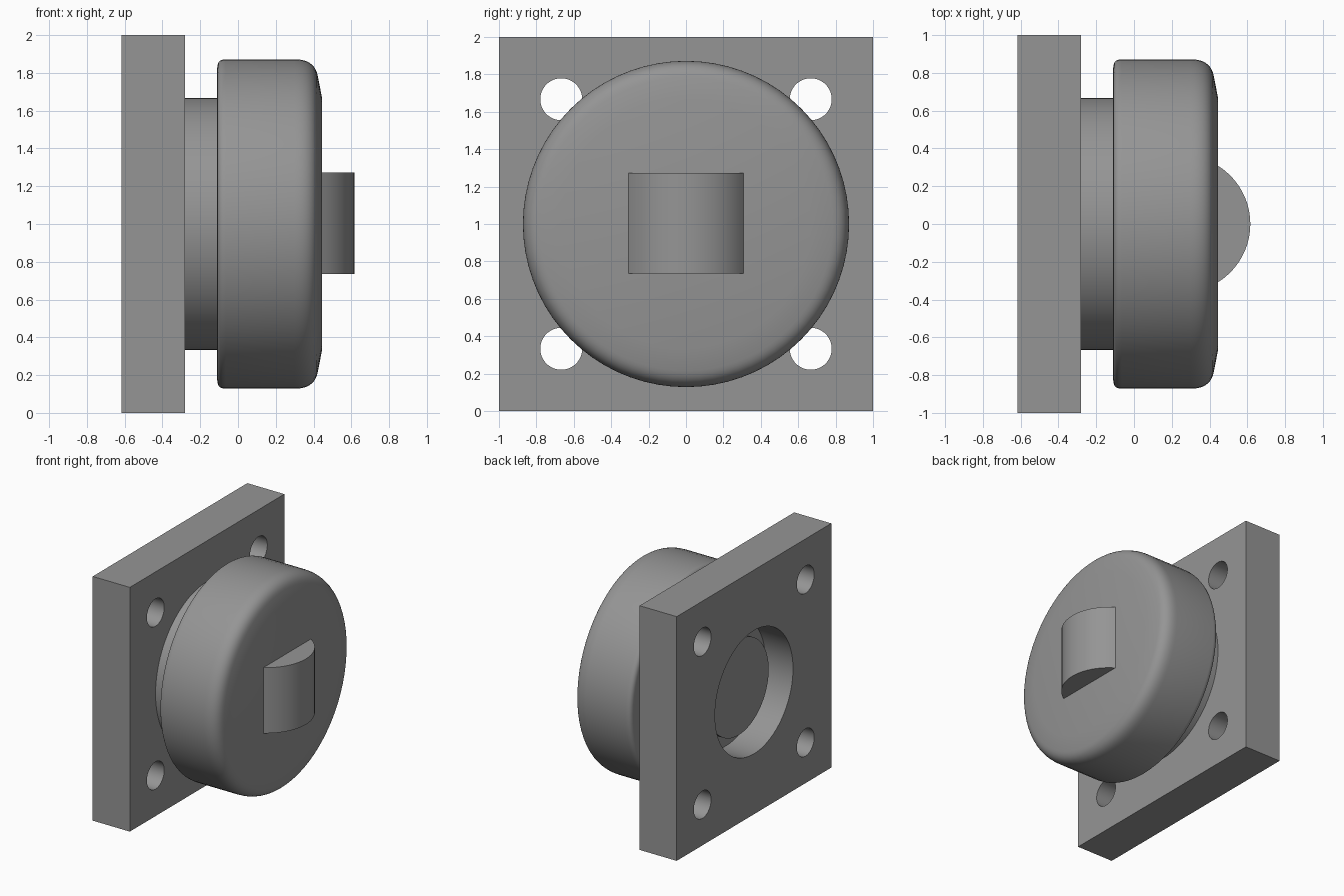
import bpy, bmesh, math
from mathutils import Vector, Matrix

if "Cube" in bpy.data.objects:
    bpy.data.objects.remove(bpy.data.objects["Cube"], do_unlink=True)

grey = bpy.data.materials.new("machined_grey")
grey.use_nodes = True
colour = (0.3, 0.3, 0.3, 1)
grey.diffuse_color = colour
grey.node_tree.nodes["Principled BSDF"].inputs["Base Color"].default_value = colour

SEGMENTS = 72
AXIS_Z = 1.0
BACK, PLATE_FRONT, CAP_BACK, CAP_FRONT, TIP = -0.616, -0.28, -0.11, 0.445, 0.616


def finish(name, bm, smooth=True):
    bmesh.ops.recalc_face_normals(bm, faces=bm.faces)
    mesh = bpy.data.meshes.new(name)
    bm.to_mesh(mesh)
    bm.free()
    mesh.materials.append(grey)
    obj = bpy.data.objects.new(name, mesh)
    bpy.context.collection.objects.link(obj)
    if smooth:
        bpy.ops.object.select_all(action='DESELECT')
        obj.select_set(True)
        bpy.context.view_layer.objects.active = obj
        bpy.ops.object.shade_smooth_by_angle(angle=math.radians(30))
    return obj


def lathe(name, profile, y=0, z=AXIS_Z):
    """Turn (x, radius) points around an axis parallel to x."""
    bm = bmesh.new()
    verts = [bm.verts.new((x, y, z + r)) for x, r in profile]
    edges = [bm.edges.new(pair) for pair in zip(verts, verts[1:])]
    bmesh.ops.spin(bm, geom=verts + edges, cent=(0, y, z), axis=(1, 0, 0),
                   angle=math.tau, steps=SEGMENTS)
    bmesh.ops.remove_doubles(bm, verts=bm.verts, dist=1e-5)
    return finish(name, bm)


def rod(name, x0, x1, radius, y=0, z=AXIS_Z):
    return lathe(name, [(x0, 0), (x0, radius), (x1, radius), (x1, 0)], y, z)


def arc(start, corner, end, steps=7):
    """Rounded corner as a quadratic curve."""
    a, b, c = Vector(start), Vector(corner), Vector(end)
    ts = [i / steps for i in range(steps + 1)]
    return [tuple(a * (1 - t) ** 2 + b * 2 * t * (1 - t) + c * t * t) for t in ts]


# Square mounting plate with four bolt holes and a blind rear bore
bm = bmesh.new()
bmesh.ops.create_cube(bm, size=1, matrix=Matrix.Translation(
    ((BACK + PLATE_FRONT) / 2, 0, AXIS_Z)) @ Matrix.Diagonal((PLATE_FRONT - BACK, 2, 2, 1)))
plate = finish("mounting_plate", bm, smooth=False)

cutters = [rod("bolt_hole_cutter", BACK - 0.1, PLATE_FRONT + 0.1, 0.112,
               sy * 0.667, AXIS_Z + sz * 0.667) for sy in (-1, 1) for sz in (-1, 1)]
cutters.append(rod("bore_cutter", BACK - 0.1, BACK + 0.25, 0.505))
for cutter in cutters:
    cutter.hide_render = True
    mod = plate.modifiers.new("hole", 'BOOLEAN')
    mod.operation = 'DIFFERENCE'
    mod.solver = 'EXACT'
    mod.object = cutter
bpy.ops.object.select_all(action='DESELECT')
plate.select_set(True)
bpy.context.view_layer.objects.active = plate
for mod in list(plate.modifiers):
    bpy.ops.object.modifier_apply(modifier=mod.name)
for cutter in cutters:
    bpy.data.objects.remove(cutter, do_unlink=True)
bpy.ops.object.shade_smooth_by_angle(angle=math.radians(30))

# Shaft end inside the rear bore
rod("shaft_end", BACK + 0.14, BACK + 0.26, 0.39)

# Neck between plate and cap
rod("neck", PLATE_FRONT - 0.01, CAP_BACK + 0.01, 0.667)

# Rounded cap with a shallow cone around its flat front
R = 0.872
profile = [(CAP_BACK, 0)]
profile += arc((CAP_BACK, R - 0.045), (CAP_BACK, R), (CAP_BACK + 0.045, R), 5)
profile += arc((0.30, R), (0.405, R), (0.422, 0.785), 9)
profile += [(CAP_FRONT, 0.667), (CAP_FRONT, 0)]
lathe("cap", profile)

# Grip: a slice of an upright cylinder on the cap face
half_width, rise = 0.308, TIP - CAP_FRONT
radius = (half_width ** 2 + rise ** 2) / (2 * rise)
half_angle = math.asin(half_width / radius)
bm = bmesh.new()
outline = [(CAP_FRONT - 0.02, -half_width)]
for i in range(21):
    a = half_angle * (i / 10 - 1)
    outline.append((TIP - radius + radius * math.cos(a), radius * math.sin(a)))
outline.append((CAP_FRONT - 0.02, half_width))
face = bm.faces.new([bm.verts.new((x, y, 0.735)) for x, y in outline])
top = bmesh.ops.extrude_face_region(bm, geom=[face])["geom"]
bmesh.ops.translate(bm, vec=(0, 0, 0.537),
                    verts=[v for v in top if isinstance(v, bmesh.types.BMVert)])
finish("grip", bm)
